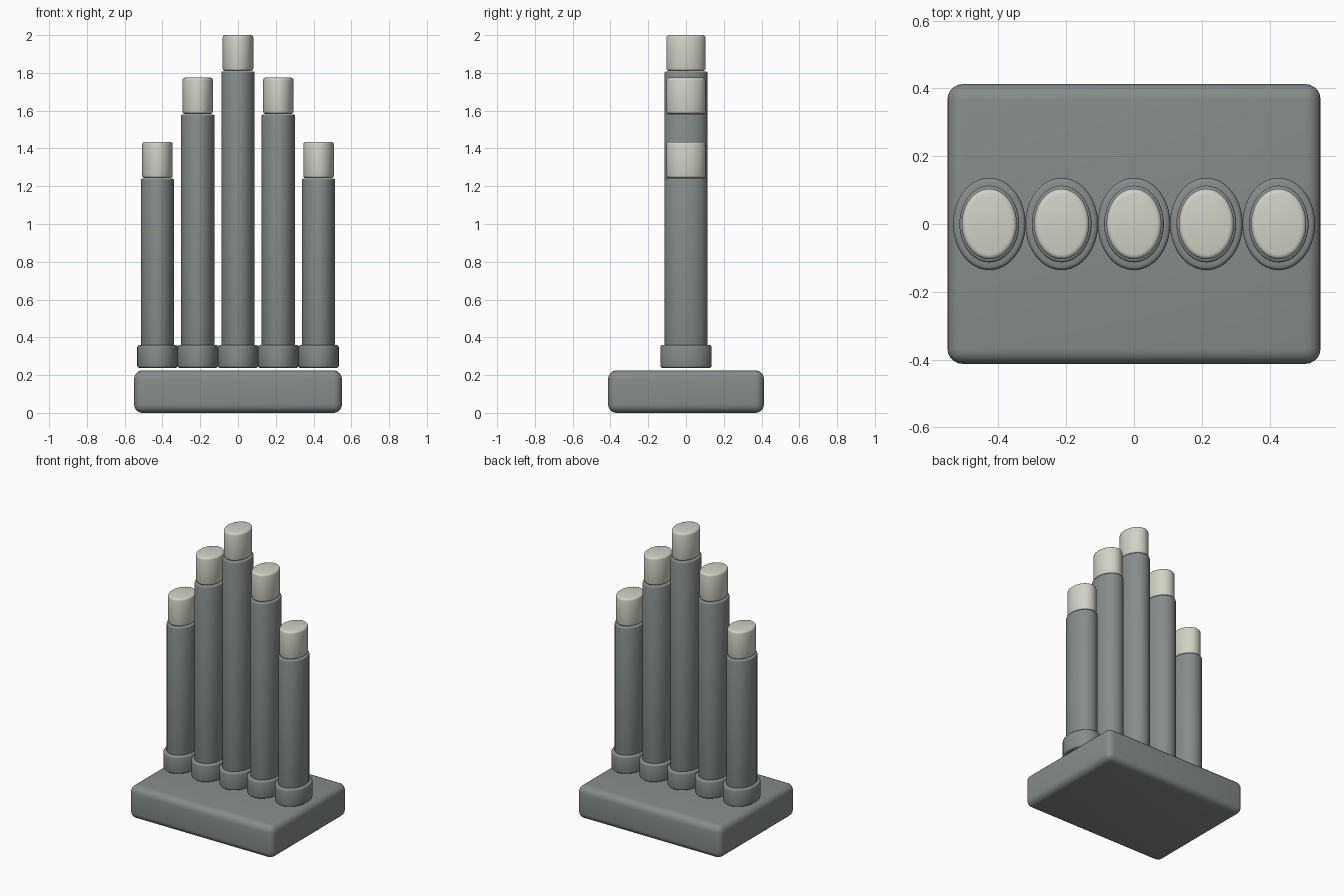
import bpy
import math

cube = bpy.data.objects.get("Cube")
if cube:
    bpy.data.objects.remove(cube, do_unlink=True)


def make_material(name, rgb):
    mat = bpy.data.materials.new(name)
    mat.use_nodes = True
    mat.diffuse_color = (*rgb, 1)
    mat.node_tree.nodes["Principled BSDF"].inputs["Base Color"].default_value = (*rgb, 1)
    return mat


grey = make_material("slate grey", (0.24, 0.265, 0.26))
cream = make_material("pale cream", (0.64, 0.64, 0.56))


def finish(obj, name, mat, bevel, segments):
    """Name, colour, round the edges and smooth the part."""
    obj.name = name
    obj.data.materials.append(mat)
    bpy.ops.object.transform_apply(location=False, rotation=False, scale=True)
    mod = obj.modifiers.new("rounded edges", "BEVEL")
    mod.width = bevel
    mod.segments = segments
    mod.limit_method = "ANGLE"
    mod.angle_limit = math.radians(40)
    bpy.ops.object.modifier_apply(modifier=mod.name)
    bpy.ops.object.shade_smooth_by_angle(angle=math.radians(35))


def oval_post(name, x, rx, ry, bottom, top, mat, bevel):
    bpy.ops.mesh.primitive_cylinder_add(
        vertices=64, radius=1, depth=1, location=(x, 0, (bottom + top) / 2))
    obj = bpy.context.object
    obj.scale = (rx, ry, top - bottom)
    finish(obj, name, mat, bevel, 3)


# Rounded base slab
bpy.ops.mesh.primitive_cube_add(size=1, location=(0, 0, 0.1125))
slab = bpy.context.object
slab.scale = (1.1, 0.825, 0.225)
finish(slab, "base", grey, 0.045, 5)

# Five oval pillars, each with a collar and a pale cap
spacing = 0.2133
collar_bottom, collar_top = 0.238, 0.36
pillars = [("far_right", -2, 1.24), ("right", -1, 1.58), ("middle", 0, 1.807),
           ("left", 1, 1.58), ("far_left", 2, 1.24)]
for side, step, top in pillars:
    x = step * spacing
    cap_height = 0.19 if step == 0 else 0.192
    oval_post(side + "_collar", x, 0.107, 0.136, collar_bottom, collar_top, grey, 0.012)
    oval_post(side + "_pillar", x, 0.088, 0.113, collar_top - 0.06, top, grey, 0.008)
    oval_post(side + "_cap", x, 0.081, 0.104, top + 0.003, top + 0.003 + cap_height, cream, 0.014)
